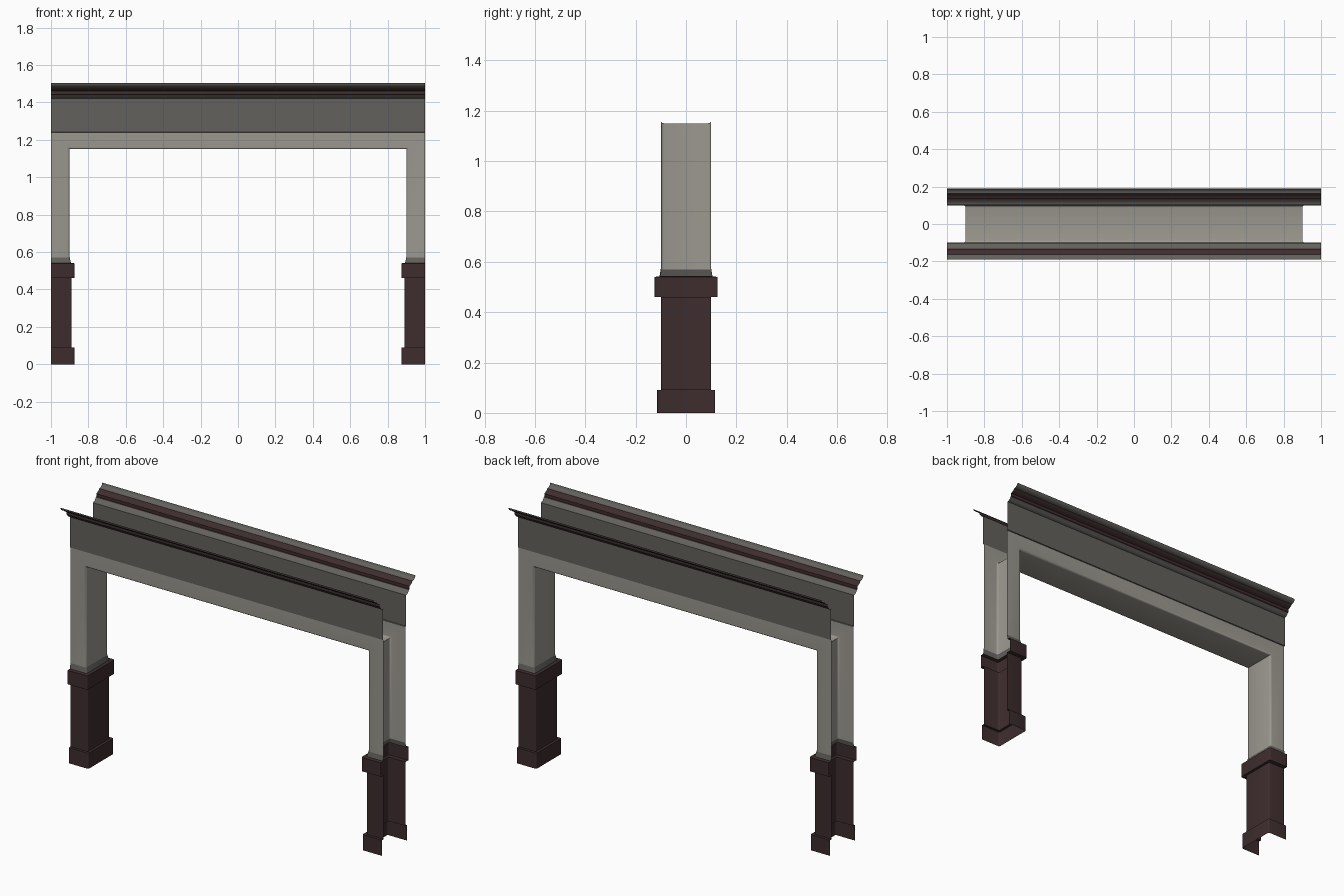
import bpy, bmesh, math

if "Cube" in bpy.data.objects:
    bpy.data.objects.remove(bpy.data.objects["Cube"])

def mat(name, c):
    m = bpy.data.materials.new(name)
    m.diffuse_color = (*c, 1)
    m.use_nodes = True
    m.node_tree.nodes["Principled BSDF"].inputs["Base Color"].default_value = m.diffuse_color
    return m

BEIGE = mat("warm_plaster", (0.33, 0.315, 0.275))
GREY = mat("dark_grey_trim", (0.125, 0.12, 0.11))
BROWN = mat("dark_brown_wood", (0.048, 0.026, 0.027))

def sheet(name, rows, mats, mat_of_row):
    """Open surface through rows of points; one material per strip."""
    bm = bmesh.new()
    vs = [[bm.verts.new(p) for p in r] for r in rows]
    for i in range(len(vs) - 1):
        for j in range(len(vs[0]) - 1):
            f = bm.faces.new((vs[i][j], vs[i][j + 1], vs[i + 1][j + 1], vs[i + 1][j]))
            f.material_index = mat_of_row[i]
    me = bpy.data.meshes.new(name)
    bm.to_mesh(me)
    bm.free()
    for m in mats:
        me.materials.append(m)
    ob = bpy.data.objects.new(name, me)
    bpy.context.collection.objects.link(ob)
    bpy.ops.object.select_all(action='DESELECT')
    ob.select_set(True)
    bpy.context.view_layer.objects.active = ob
    bpy.ops.object.shade_smooth_by_angle(angle=math.radians(38))
    return ob

def opposite(ob, name):
    """Copy turned half a revolution about z."""
    c = ob.copy()
    c.name = name
    c.rotation_euler[2] = math.pi
    bpy.context.collection.objects.link(c)

def u_section(inner, half, r, outer=0.0):
    """U channel as (distance from opening, y), rounded corners, front to back."""
    front = [(outer, -half)]
    for k in range(4):
        a = k * math.pi / 6
        front.append((inner + r - r * math.sin(a), -half + r - r * math.cos(a)))
    return front + [(d, -y) for d, y in reversed(front)]

# upper door surround: rounded channel swept over the opening
sec = u_section(0.0, 0.1, 0.012, 0.1)
rows = []
for sx, top in ((-1, False), (-1, True), (1, True), (1, False)):
    rows.append([(sx * (0.9 + d), y, 1.15 + 0.9 * d if top else 0.57) for d, y in sec])
sheet("door_surround", rows, [BEIGE], [0, 0, 0])

# pedestal legs: stacked rings (inner x, half depth, height)
rings = [(0.875, 0.115, 0), (0.875, 0.115, 0.09), (0.89, 0.1, 0.09),
         (0.89, 0.1, 0.46), (0.875, 0.125, 0.46), (0.875, 0.125, 0.54),
         (0.893, 0.105, 0.542), (0.9, 0.1, 0.572)]
rows = [[(-d, y, z) for d, y in u_section(x, h, 0.008, 1.0)] for x, h, z in rings]
leg = sheet("left_pedestal", rows, [BROWN, GREY], [0] * 6 + [1])
opposite(leg, "right_pedestal")

# fascia board with crown moulding: profile of (depth, height)
prof = [(0.1, 1.24), (0.105, 1.242), (0.105, 1.42), (0.11, 1.421), (0.123, 1.428),
        (0.13, 1.44), (0.136, 1.443), (0.136, 1.46), (0.145, 1.464), (0.156, 1.47),
        (0.163, 1.48), (0.172, 1.481), (0.182, 1.487), (0.188, 1.494), (0.19, 1.503)]
rows = [[(-1, -d, z), (1, -d, z)] for d, z in prof]
ids = [1 if 1.439 < a[1] < 1.475 else 0 for a in prof[:-1]]
cornice = sheet("front_cornice", rows, [GREY, BROWN], ids)
opposite(cornice, "back_cornice")
